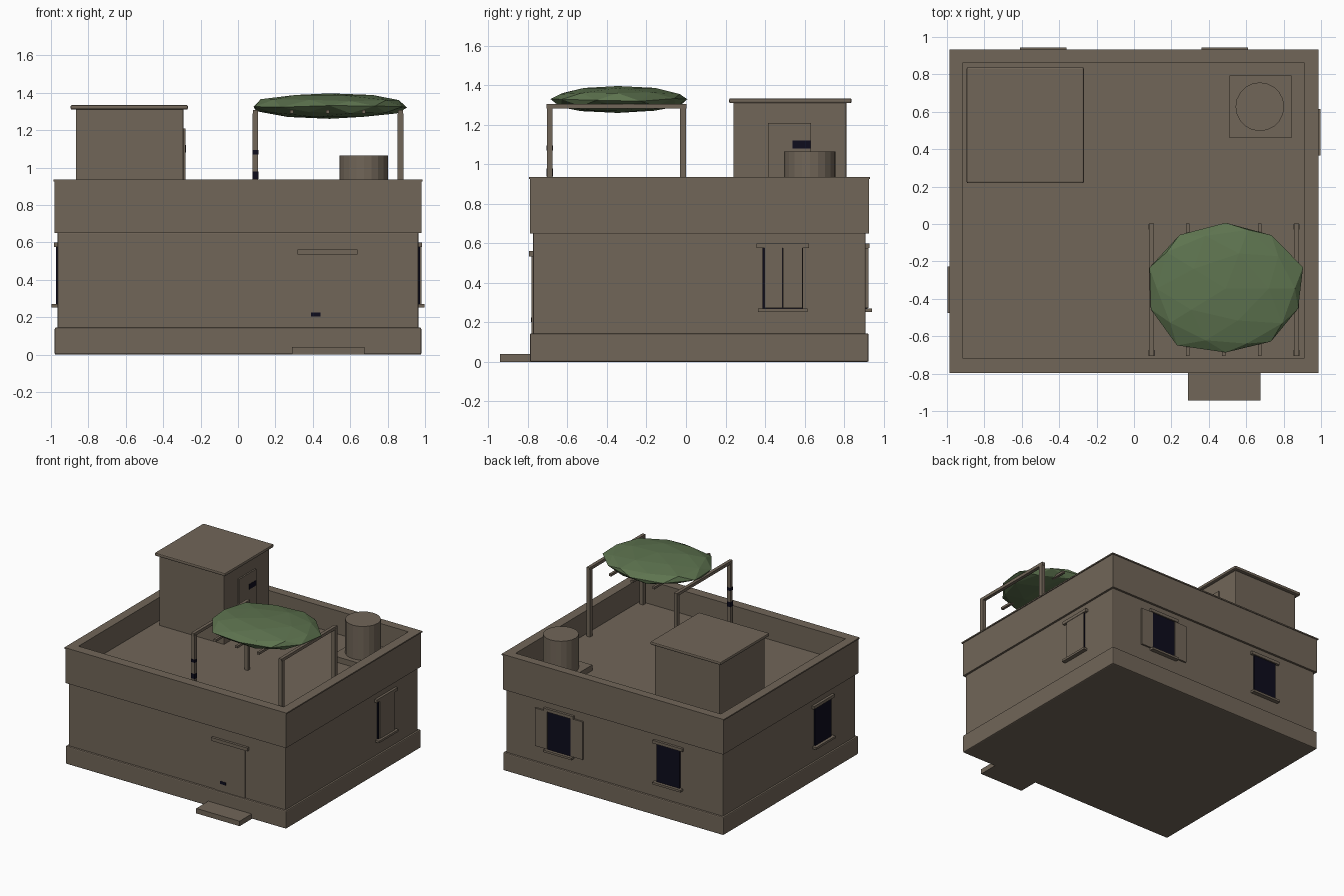
import bpy, bmesh, math, random
from mathutils import Vector

if "Cube" in bpy.data.objects:
    bpy.data.objects.remove(bpy.data.objects["Cube"])

random.seed(4)


def mat(name, rgb):
    m = bpy.data.materials.new(name)
    m.diffuse_color = (*rgb, 1)
    m.use_nodes = True
    m.node_tree.nodes["Principled BSDF"].inputs["Base Color"].default_value = m.diffuse_color
    return m


CLAY = mat("clay brown", (0.165, 0.132, 0.098))
GLASS = mat("dark glass", (0.004, 0.0035, 0.012))
LEAF = mat("leaf green", (0.11, 0.172, 0.078))


def finish(bm, name, m, bevel=0):
    me = bpy.data.meshes.new(name)
    bm.to_mesh(me)
    bm.free()
    me.materials.append(m)
    ob = bpy.data.objects.new(name, me)
    bpy.context.collection.objects.link(ob)
    if bevel:
        b = ob.modifiers.new("bevel", 'BEVEL')
        b.width = bevel
        b.segments = 2
    return ob


def box(name, x, y, z, m=CLAY, bevel=0):
    """Box from (min, max) pairs."""
    bm = bmesh.new()
    bmesh.ops.create_cube(bm, size=1)
    for v in bm.verts:
        v.co = Vector([(a + b) / 2 + c * (b - a) for c, (a, b) in zip(v.co, (x, y, z))])
    return finish(bm, name, m, bevel)


def ring(name, outer, inner, z):
    """Rectangular ring; outer and inner are (x0, x1, y0, y1)."""
    bm = bmesh.new()

    def loop(r, h):
        return [bm.verts.new((r[i], r[j], h)) for i, j in ((0, 2), (1, 2), (1, 3), (0, 3))]
    loops = [loop(outer, z[0]), loop(outer, z[1]), loop(inner, z[1]), loop(inner, z[0])]
    for k in range(4):
        a, b = loops[k], loops[(k + 1) % 4]
        for i in range(4):
            j = (i + 1) % 4
            bm.faces.new((a[i], a[j], b[j], b[i]))
    bmesh.ops.recalc_face_normals(bm, faces=bm.faces)
    return finish(bm, name, CLAY)


# house body
box("plinth", (-0.98, 0.98), (-0.79, 0.925), (0, 0.145), bevel=0.008)
box("walls", (-0.965, 0.965), (-0.775, 0.91), (0.13, 0.655), bevel=0.008)
box("roof_slab", (-0.95, 0.95), (-0.76, 0.9), (0.652, 0.75))
INNER = (-0.915, 0.91, -0.718, 0.863)
ring("parapet", (-0.98, 0.98, -0.79, 0.926), INNER, (0.65, 0.926))
ring("coping", (-0.987, 0.987, -0.796, 0.932), INNER, (0.926, 0.936))

# entrance
box("front_step", (0.289, 0.675), (-0.943, -0.78), (0, 0.04))
box("front_door", (0.345, 0.608), (-0.782, -0.77), (0.145, 0.537))
box("front_door_lintel", (0.318, 0.64), (-0.795, -0.77), (0.535, 0.562))
box("front_door_handle", (0.39, 0.44), (-0.784, -0.781), (0.203, 0.226), GLASS)


# windows: side gives the outward axis, c the centre along the wall
def window(name, side, c, shutters=None):
    face = {"right": 0.965, "left": 0.965, "back": 0.91}[side]

    def part(pname, u, d, z, m=CLAY):
        u = (c + u[0], c + u[1])
        d = (face + d[0], face + d[1])
        if side == "right":
            box(pname, d, u, z, m)
        elif side == "left":
            box(pname, (-d[1], -d[0]), u, z, m)
        else:
            box(pname, u, d, z, m)
    part(name + "_glass", (-0.102, 0.102), (-0.01, 0.009), (0.268, 0.578), GLASS)
    part(name + "_lintel", (-0.132, 0.132), (-0.01, 0.02), (0.576, 0.6))
    part(name + "_sill", (-0.125, 0.125), (-0.01, 0.033), (0.253, 0.27))
    if shutters == "closed":
        part(name + "_shutter_a", (-0.092, -0.001), (0.005, 0.017), (0.272, 0.576))
        part(name + "_shutter_b", (0.001, 0.1), (0.005, 0.017), (0.272, 0.576))
    elif shutters == "open":
        part(name + "_shutter_a", (-0.212, -0.106), (-0.005, 0.013), (0.272, 0.576))
        part(name + "_shutter_b", (0.106, 0.212), (-0.005, 0.013), (0.272, 0.576))


window("right_window", "right", 0.49, "closed")
window("left_window", "left", -0.352)
window("back_window_a", "back", -0.485)
window("back_window_b", "back", 0.485, "open")

# stair house on the roof
box("stair_house", (-0.867, -0.292), (0.24, 0.812), (0.74, 1.315), bevel=0.006)
box("stair_house_cap", (-0.895, -0.268), (0.218, 0.838), (1.31, 1.335), bevel=0.008)
box("stair_door", (-0.3, -0.28), (0.415, 0.632), (0.75, 1.21))
box("stair_door_handle", (-0.281, -0.278), (0.54, 0.63), (1.08, 1.122), GLASS)

# water tank
box("tank_base", (0.511, 0.842), (0.46, 0.793), (0.745, 0.795))
bm = bmesh.new()
bmesh.ops.create_cone(bm, cap_ends=True, segments=20, radius1=0.13, radius2=0.13, depth=0.27)
bmesh.ops.translate(bm, verts=bm.verts, vec=(0.673, 0.627, 0.93))
finish(bm, "water_tank", CLAY)

# pergola
for i, x in enumerate((0.093, 0.869)):
    for j, y in enumerate((-0.69, -0.015)):
        box(f"pergola_post_{i}{j}", (x - 0.015, x + 0.015), (y - 0.015, y + 0.015), (0.745, 1.29))
    box(f"pergola_beam_{i}", (x - 0.013, x + 0.013), (-0.707, 0.002), (1.283, 1.307))
for i, x in enumerate((0.288, 0.48, 0.673)):
    box(f"pergola_rafter_{i}", (x - 0.01, x + 0.01), (-0.707, 0.002), (1.289, 1.307))
for i, z in enumerate(((0.94, 0.98), (1.07, 1.095))):
    box(f"post_band_{i}", (0.077, 0.109), (-0.706, -0.674), z, GLASS)

# leafy canopy: flattened faceted ball
bm = bmesh.new()
bmesh.ops.create_icosphere(bm, subdivisions=2, radius=1)
for v in bm.verts:
    k = 1 + random.uniform(-0.05, 0.05)
    zz = v.co.z + random.uniform(-0.14, 0.14) * (1 - abs(v.co.z))
    v.co = Vector((0.49 + v.co.x * k * 0.422, -0.345 + v.co.y * k * 0.358,
                   1.329 + zz * 0.068))
finish(bm, "vine_canopy", LEAF)
